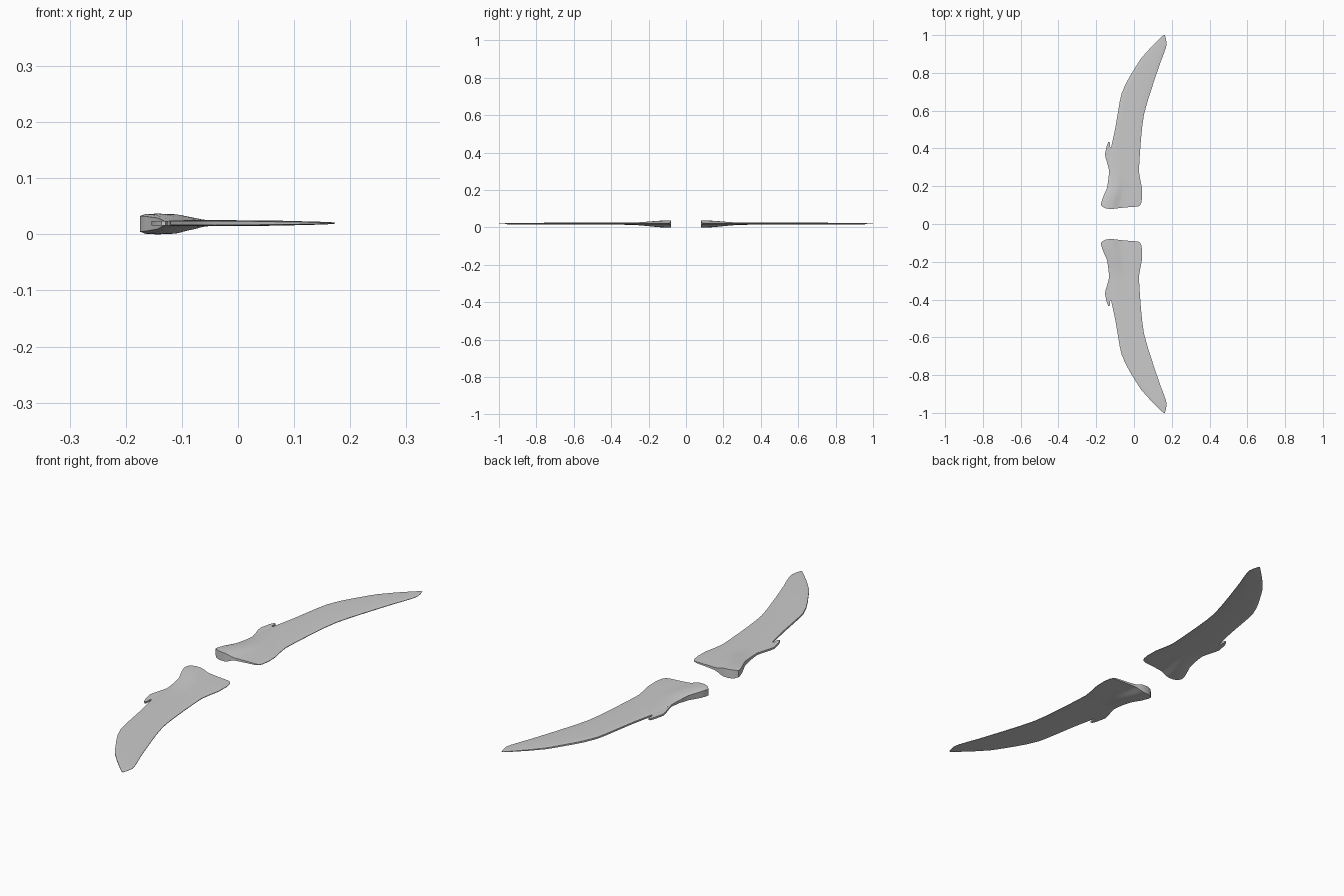
import bpy, bmesh

if "Cube" in bpy.data.objects:
    bpy.data.objects.remove(bpy.data.objects["Cube"])

ZC = 0.02  # mid-plane height of the thin blade

# Wing outline: y, leading edge x, trailing edge x, shoulder bulge, thickness
SECTIONS = [
    (.09, -.175, .030, 1.0, 1), (.11, -.175, .038, 1.0, 1),
    (.14, -.165, .043, .92, 1), (.19, -.143, .042, .6, 1),
    (.24, -.135, .032, .25, 1), (.28, -.132, .026, .08, 1),
    (.34, -.128, .029, 0, 1), (.41, -.120, .034, 0, 1),
    (.47, -.107, .039, 0, 1), (.52, -.097, .044, 0, 1),
    (.58, -.087, .053, 0, 1), (.65, -.075, .072, 0, 1),
    (.69, -.066, .085, 0, 1), (.74, -.045, .101, 0, 1),
    (.785, -.02, .116, 0, .95), (.85, .020, .138, 0, .9),
    (.88, .040, .150, 0, .8), (.93, .085, .168, 0, .65),
    (.955, .110, .173, 0, .55), (.98, .135, .169, 0, .4),
    (1.0, .156, .163, 0, .2),
]
# Chord stations: fraction, bulge weight, blade half thickness, root end y
STATIONS = [
    (0, .7, .0035, .100), (.05, .93, .0048, .090), (.15, 1, .0053, .081),
    (.28, .92, .0052, .080), (.36, .6, .005, .081), (.43, .2, .005, .083),
    (.5, .04, .0048, .085), (.72, 0, .004, .089), (.93, 0, .0028, .092),
    (1, 0, .0012, .096),
]


def finish(name, bm):
    """Make the object, mirror it to the other side and smooth it."""
    bmesh.ops.recalc_face_normals(bm, faces=bm.faces)
    mesh = bpy.data.meshes.new(name)
    bm.to_mesh(mesh)
    bm.free()
    ob = bpy.data.objects.new(name, mesh)
    bpy.context.collection.objects.link(ob)
    mod = ob.modifiers.new("mirror", 'MIRROR')
    mod.use_axis = (False, True, False)
    mod.use_mirror_merge = False
    bpy.ops.object.select_all(action='DESELECT')
    ob.select_set(True)
    bpy.context.view_layer.objects.active = ob
    bpy.ops.object.shade_smooth_by_angle(angle=0.6)
    return ob


# Wing blade with thick shoulder, lofted from root to tip
bm = bmesh.new()
rings = []
for i, (y, x0, x1, bulge, thick) in enumerate(SECTIONS):
    top, bottom = [], []
    for s, w, half, root_y in STATIONS:
        x = x0 + (x1 - x0) * s
        py = root_y if i == 0 else y
        h = half * thick
        up = h + max(0, .017 - h) * w * bulge
        down = h + max(0, .020 - h) * w * bulge
        top.append(bm.verts.new((x, py, ZC + up)))
        bottom.append(bm.verts.new((x, py, ZC - down)))
    rings.append(top + bottom[::-1])
n = len(rings[0])
for a, b in zip(rings, rings[1:]):
    for k in range(n):
        j = (k + 1) % n
        bm.faces.new((a[k], a[j], b[j], b[k]))
# Caps as strips across the thickness
for r in (rings[0], rings[-1]):
    for k in range(n // 2 - 1):
        bm.faces.new((r[k], r[k + 1], r[n - 2 - k], r[n - 1 - k]))
finish("wing", bm)

# Small thumb feather on the leading edge
OUTLINE = [(-.130, .275), (-.138, .31), (-.149, .345), (-.154, .37),
           (-.149, .392), (-.144, .415), (-.136, .434), (-.129, .434),
           (-.126, .42), (-.127, .408), (-.117, .40), (-.112, .34)]
bm = bmesh.new()
lower = [bm.verts.new((x, y, ZC - .0038)) for x, y in OUTLINE]
upper = [bm.verts.new((x, y, ZC + .0038)) for x, y in OUTLINE]
bm.faces.new(lower)
bm.faces.new(upper)
for k in range(len(OUTLINE)):
    j = (k + 1) % len(OUTLINE)
    bm.faces.new((lower[k], lower[j], upper[j], upper[k]))
finish("thumb_feather", bm)
